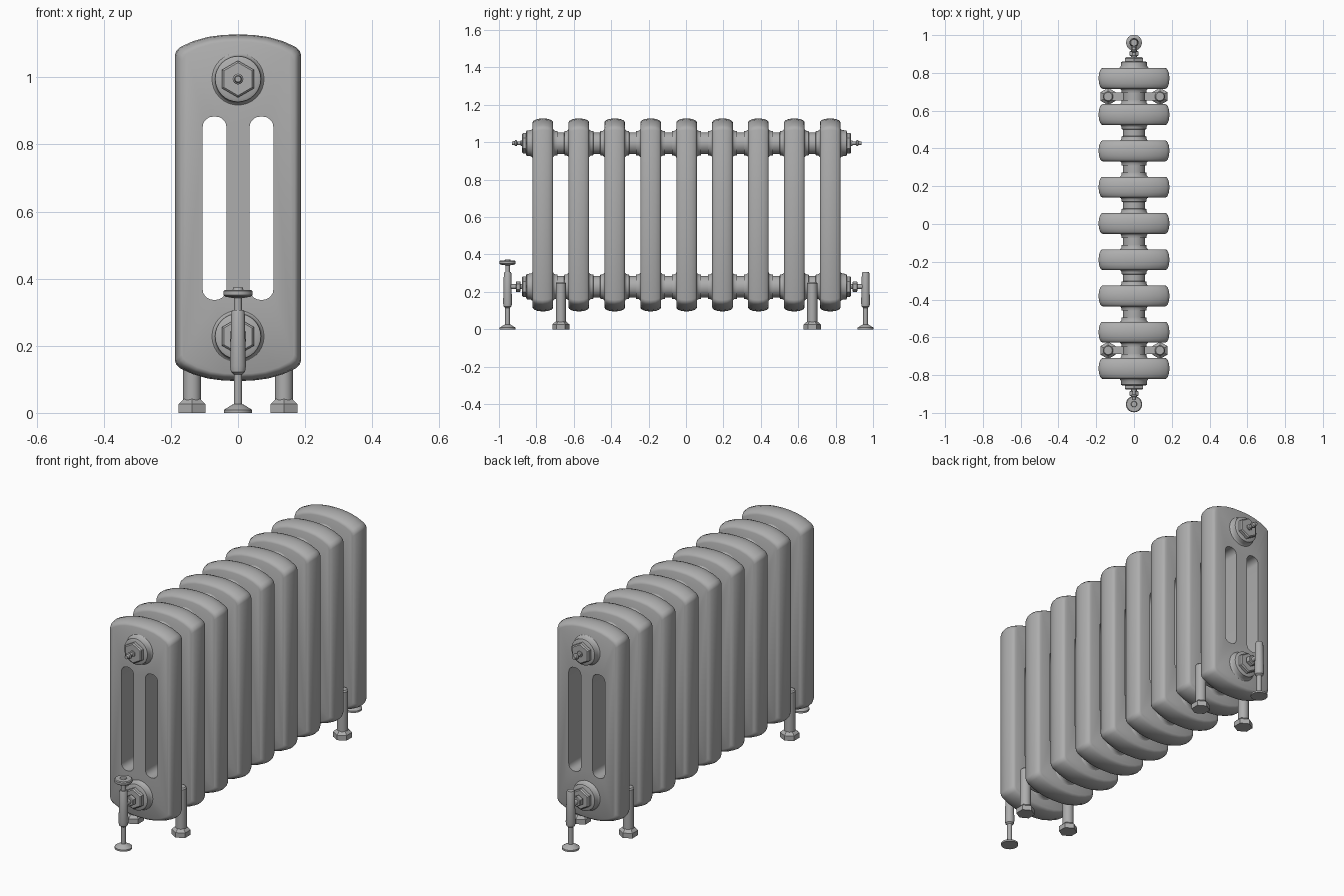
import bpy
import bmesh
import math
from mathutils import Matrix

if "Cube" in bpy.data.objects:
    bpy.data.objects.remove(bpy.data.objects["Cube"])

COUNT, PITCH, MID_Y = 9, 0.192, 0.003
HALF_W, MID_Z, HALF_H = 0.188, 0.6115, 0.5165
HUB_Z = (0.228, 0.995)
END = PITCH * (COUNT - 1) / 2
VALVE = 0.957

iron = bpy.data.materials.new("grey iron")
iron.use_nodes = True
iron.diffuse_color = (0.42, 0.42, 0.42, 1)
iron.node_tree.nodes["Principled BSDF"].inputs["Base Color"].default_value = iron.diffuse_color


def shade(obj):
    bpy.ops.object.select_all(action="DESELECT")
    obj.select_set(True)
    bpy.context.view_layer.objects.active = obj
    bpy.ops.object.shade_smooth_by_angle(angle=math.radians(35))


def make(name, bm, smooth=True):
    bmesh.ops.recalc_face_normals(bm, faces=bm.faces)
    mesh = bpy.data.meshes.new(name)
    bm.to_mesh(mesh)
    bm.free()
    mesh.materials.append(iron)
    obj = bpy.data.objects.new(name, mesh)
    bpy.context.collection.objects.link(obj)
    if smooth:
        shade(obj)
    return obj


def loft(rings):
    """Skin a list of equal rings and close both ends."""
    bm = bmesh.new()
    loops = [[bm.verts.new(p) for p in ring] for ring in rings]
    n = len(loops[0])
    for a, b in zip(loops, loops[1:]):
        for i in range(n):
            j = (i + 1) % n
            bm.faces.new((a[i], a[j], b[j], b[i]))
    bm.faces.new(loops[0][::-1])
    bm.faces.new(loops[-1])
    return bm


def turned(name, profile, loc, side=0, sides=32):
    """Turn (radius, distance) points about z, or about y when side is +1 or -1."""
    rings = []
    for r, h in profile:
        ring = []
        for i in range(sides):
            a = math.tau * (i + 0.5 * (sides == 6 and side == 0)) / sides
            u, v = r * math.sin(a), r * math.cos(a)
            ring.append((u, side * h, v) if side else (u, v, h))
        rings.append(ring)
    bm = loft(rings)
    bmesh.ops.translate(bm, verts=bm.verts, vec=(loc[0], loc[1] + MID_Y, loc[2]))
    return make(name, bm)


# Radiator section: a crowned slab with rounded edges
quarter = [(0.188, 0.455), (0.184, 0.468), (0.172, 0.479), (0.135, 0.496),
           (0.09, 0.509), (0.045, 0.515)]
right_top = quarter + [(0, HALF_H)]
top = right_top + [(-x, z) for x, z in reversed(quarter)]
outline = top + [(-x, -z) for x, z in top]
half_depth = [(0.055, 0.021), (0.051, 0.014), (0.044, 0.009), (0.027, 0.003)]
depths = [(-y, i) for y, i in half_depth] + [(0, 0)] + half_depth[::-1]
rings = [[(x * (1 - i / HALF_W), y, MID_Z + z * (1 - i / HALF_H)) for x, z in outline]
         for y, i in depths]
section = make("section_1", loft(rings), smooth=False)

# Two tall rounded slots through every section
for side in (-1, 1):
    slot = []
    for sx, sz, start in ((1, 1, 0), (-1, 1, 90), (-1, -1, 180), (1, -1, 270)):
        for k in range(6):
            a = math.radians(start + 18 * k)
            slot.append((side * 0.07 + sx * 0.004 + 0.0315 * math.cos(a),
                         0.61 + sz * 0.2415 + 0.0315 * math.sin(a)))
    cutter = make("slot_cutter", loft([[(x, y, z) for x, z in slot] for y in (-0.1, 0.1)]), False)
    cutter.hide_render = True
    mod = section.modifiers.new("slot", "BOOLEAN")
    mod.operation = "DIFFERENCE"
    mod.solver = "EXACT"
    mod.object = cutter
    bpy.context.view_layer.objects.active = section
    bpy.ops.object.modifier_apply(modifier=mod.name)
    bpy.data.objects.remove(cutter)
shade(section)

section.location.y = MID_Y - END
for n in range(1, COUNT):
    copy = section.copy()
    copy.name = f"section_{n + 1}"
    copy.location.y = MID_Y - END + n * PITCH
    bpy.context.collection.objects.link(copy)

# Hubs joining neighbouring sections
flare = [(0.08, 0.043), (0.071, 0.039), (0.066, 0.031), (0.065, 0.019), (0.058, 0.018)]
hub = [(r, -t) for r, t in flare] + flare[::-1]
for z in HUB_Z:
    for n in range(COUNT - 1):
        turned("joining_hub", hub, (0, -END + (n + 0.5) * PITCH, z), 1)

# End fittings, the same at front and back
for side in (-1, 1):
    label = "front" if side < 0 else "back"
    y = side * END
    for z in HUB_Z:
        turned(label + "_end_hub", [(0.08, 0.053), (0.074, 0.058), (0.07, 0.065),
                                    (0.068, 0.086), (0.06, 0.09)], (0, y, z), side)
        turned(label + "_hex_plug", [(0.055, 0.085), (0.055, 0.106), (0.049, 0.112)],
               (0, y, z), side, 6)
    # Air vent on the upper plug
    turned(label + "_air_vent", [(0.015, 0.11), (0.015, 0.118), (0.009, 0.12), (0.009, 0.137),
                                 (0.016, 0.141), (0.016, 0.148), (0.011, 0.152), (0.009, 0.166)],
           (0, y, HUB_Z[1]), side, 16)
    # Pipe and union nut to the valve
    turned(label + "_valve_pipe", [(0.013, 0.11), (0.013, 0.19)], (0, y, HUB_Z[0]), side, 16)
    turned(label + "_union_nut", [(0.024, 0.119), (0.028, 0.122), (0.028, 0.142), (0.024, 0.145)],
           (0, y, HUB_Z[0]), side, 6)
    # Upright valve with its floor pipe and collar
    turned(label + "_valve", [(0.0125, 0.015), (0.0125, 0.115), (0.021, 0.122), (0.024, 0.14),
                              (0.022, 0.2), (0.02, 0.3), (0.017, 0.306)],
           (0, side * VALVE, 0), 0, 24)
    turned(label + "_floor_collar", [(0.042, 0), (0.042, 0.009), (0.034, 0.014), (0.018, 0.024),
                                     (0.013, 0.026)], (0, side * VALVE, 0), 0, 24)

# Handwheel on the front valve
turned("handwheel_stem", [(0.012, 0.3), (0.012, 0.35)], (0, -VALVE, 0), 0, 16)
turned("handwheel", [(0.012, 0.342), (0.037, 0.346), (0.043, 0.351), (0.043, 0.363), (0.039, 0.367),
                     (0.016, 0.367), (0.014, 0.374)], (0, -VALVE, 0), 0, 32)

# Four legs with hexagonal shoes and brackets reaching in to the hubs
for y in (-END + PITCH / 2, END - PITCH / 2):
    for x in (-0.137, 0.137):
        turned("leg", [(0.027, 0.03), (0.027, 0.246), (0.022, 0.253)], (x, y, 0), 0, 24)
        shoe = turned("leg_shoe", [(0.046, 0), (0.046, 0.026), (0.036, 0.035), (0.028, 0.041)],
                      (0, 0, 0), 0, 6)
        # Turn the shoe so its points face front and back
        shoe.data.transform(Matrix.Rotation(math.radians(30), 4, "Z")
                            @ Matrix.Translation((0, -MID_Y, 0)))
        shoe.location = (x, y + MID_Y, 0)
        bm = bmesh.new()
        bmesh.ops.create_cube(bm, size=1)
        bmesh.ops.scale(bm, verts=bm.verts, vec=(0.1, 0.04, 0.08))
        bmesh.ops.translate(bm, verts=bm.verts, vec=(x * 0.65, y + MID_Y, 0.205))
        make("leg_bracket", bm)
